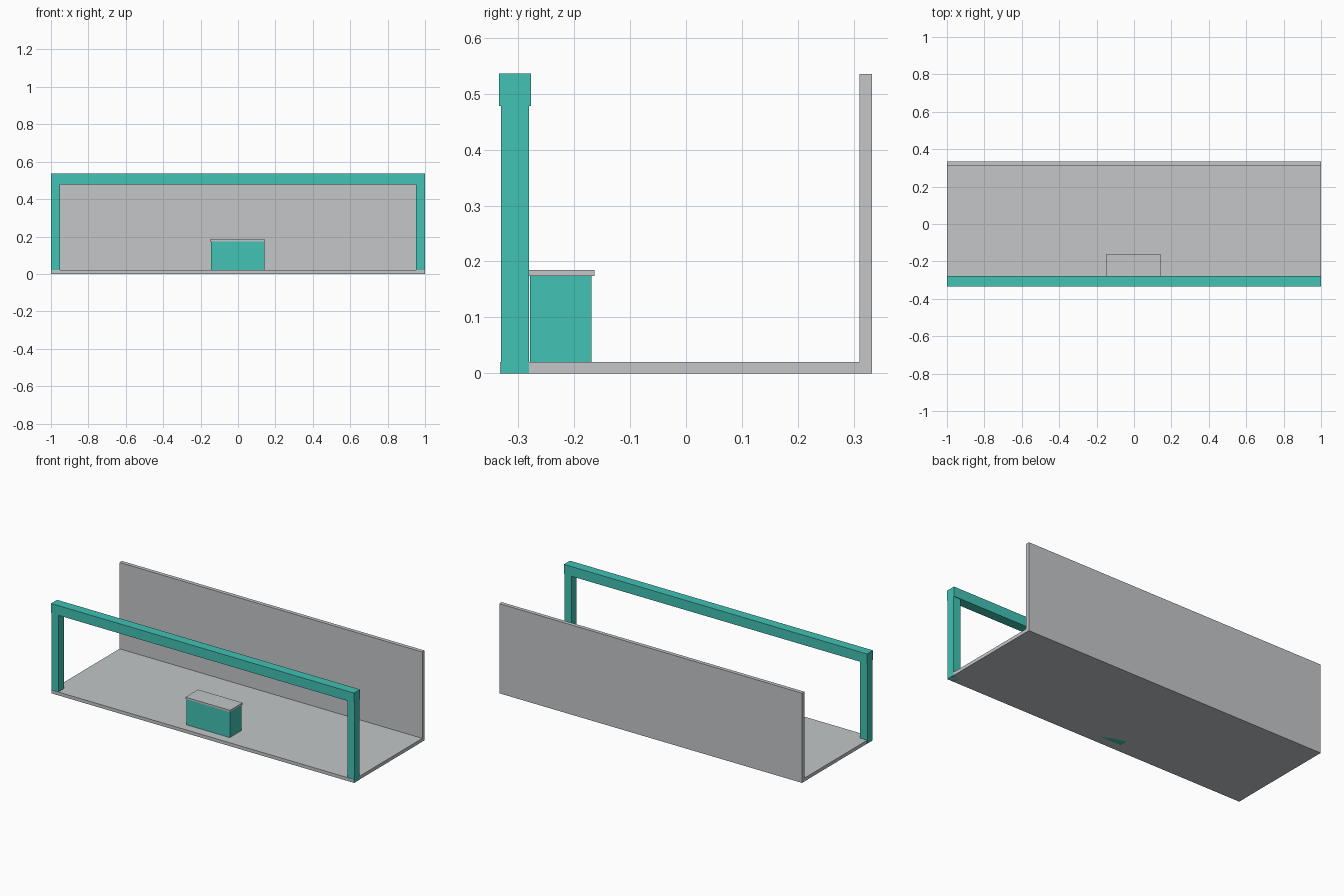
import bpy

if "Cube" in bpy.data.objects:
    bpy.data.objects.remove(bpy.data.objects["Cube"])


def material(name, rgb):
    m = bpy.data.materials.new(name)
    m.diffuse_color = (*rgb, 1.0)
    m.use_nodes = True
    m.node_tree.nodes["Principled BSDF"].inputs["Base Color"].default_value = m.diffuse_color
    return m


teal = material("teal", (0.054, 0.539, 0.456))
grey = material("light_grey", (0.546, 0.565, 0.578))


def box(name, x, y, z, mat):
    """Box spanning the (min, max) range on each axis."""
    bpy.ops.mesh.primitive_cube_add(size=1)
    ob = bpy.context.object
    ob.name = name
    for v in ob.data.vertices:
        v.co = [r[0] if c < 0 else r[1] for c, r in zip(v.co, (x, y, z))]
    ob.data.materials.append(mat)
    return ob


# Floor slab and back wall
box("floor", (-0.999, 0.999), (-0.333, 0.333), (0, 0.02), grey)
box("back_wall", (-0.999, 0.999), (0.31, 0.333), (0.02, 0.535), grey)

# Front frame: two posts and the beam across them
for side, x in (("left", (-1.0, -0.953)), ("right", (0.953, 1.0))):
    box(side + "_post", x, (-0.331, -0.281), (0, 0.48), teal)
box("top_beam", (-1.0, 1.0), (-0.334, -0.277), (0.478, 0.536), teal)

# Counter with an overhanging top
box("counter_body", (-0.144, 0.141), (-0.279, -0.169), (0, 0.175), teal)
box("counter_top", (-0.149, 0.145), (-0.282, -0.164), (0.174, 0.185), grey)
